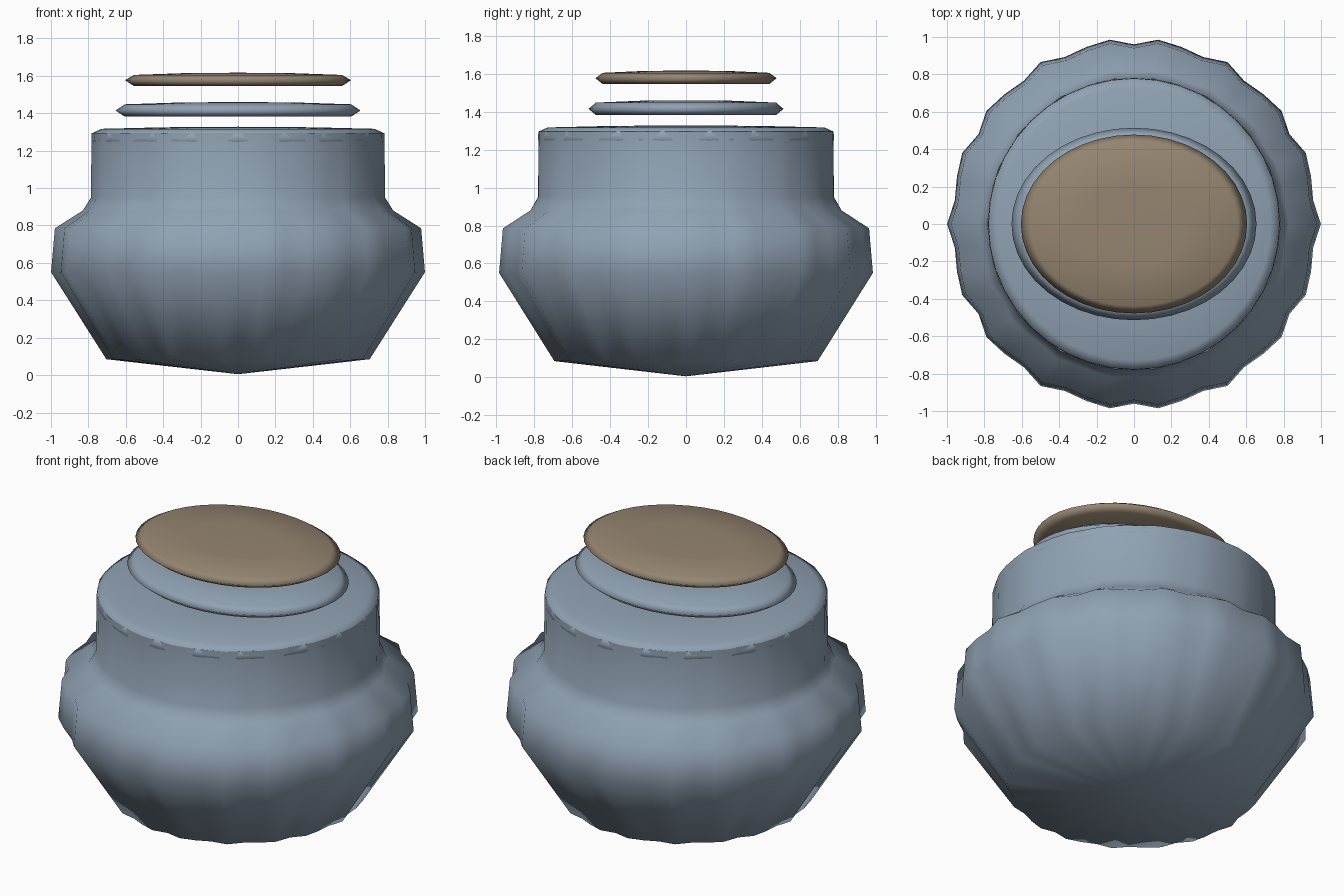
import bpy
import bmesh
from math import cos, sin, tau

cube = bpy.data.objects.get("Cube")
if cube:
    bpy.data.objects.remove(cube, do_unlink=True)


def material(name, color):
    mat = bpy.data.materials.new(name)
    mat.use_nodes = True
    mat.diffuse_color = color
    mat.node_tree.nodes["Principled BSDF"].inputs["Base Color"].default_value = color
    return mat


def lathe(name, profile, mat, segments, stretch=1.0, lobes=0):
    """Spin (radius, height, lobe depth) points; zero radius closes with a pole."""
    bm = bmesh.new()
    rings = []
    for radius, height, depth in profile:
        if radius == 0:
            rings.append([bm.verts.new((0, 0, height))] * segments)
            continue
        ring = []
        for i in range(segments):
            a = tau * i / segments
            r = radius * (1 + depth * cos(lobes * a))
            ring.append(bm.verts.new((r * cos(a), r * sin(a) * stretch, height)))
        rings.append(ring)
    for low, high in zip(rings, rings[1:]):
        for i in range(segments):
            j = (i + 1) % segments
            corners = dict.fromkeys((low[i], low[j], high[j], high[i]))
            bm.faces.new(list(corners))
    for face in bm.faces:
        face.smooth = True
    mesh = bpy.data.meshes.new(name)
    bm.to_mesh(mesh)
    bm.free()
    mesh.materials.append(mat)
    obj = bpy.data.objects.new(name, mesh)
    bpy.context.collection.objects.link(obj)
    return obj


def disc(name, radius, bottom, mid, top, mat, bevel, stretch=1.0, segments=40):
    """Thin disc with a pointed rim and a slightly domed top."""
    inner = radius - bevel
    profile = [(0, bottom, 0), (inner, bottom, 0), (radius, mid, 0),
               (inner, top - 0.012, 0), (inner * 0.5, top - 0.002, 0), (0, top, 0)]
    return lathe(name, profile, mat, segments, stretch)


glaze = material("blue grey glaze", (0.28, 0.36, 0.45, 1))
cork = material("tan cork", (0.30, 0.235, 0.165, 1))

# Fluted jar body with a straight neck
lathe("jar_body", [
    (0, 0.005, 0), (0.69, 0.085, 0.02), (0.98, 0.55, 0.02), (0.96, 0.785, 0.02),
    (0.82, 0.88, 0.012), (0.783, 0.95, 0.004), (0.78, 1.295, 0.004),
], glaze, 48, lobes=18)

# Plug that closes the neck, its side lying flush with the neck wall
lathe("neck_plug", [
    (0, 1.2, 0), (0.74, 1.2, 0), (0.781, 1.25, 0), (0.778, 1.295, 0),
    (0.73, 1.317, 0), (0.4, 1.325, 0), (0, 1.328, 0),
], glaze, 40)

# Two oval discs floating above the neck
disc("lower_disc", 0.655, 1.382, 1.415, 1.46, glaze, 0.05, 0.785)
disc("top_disc", 0.605, 1.545, 1.577, 1.617, cork, 0.05, 0.79)
